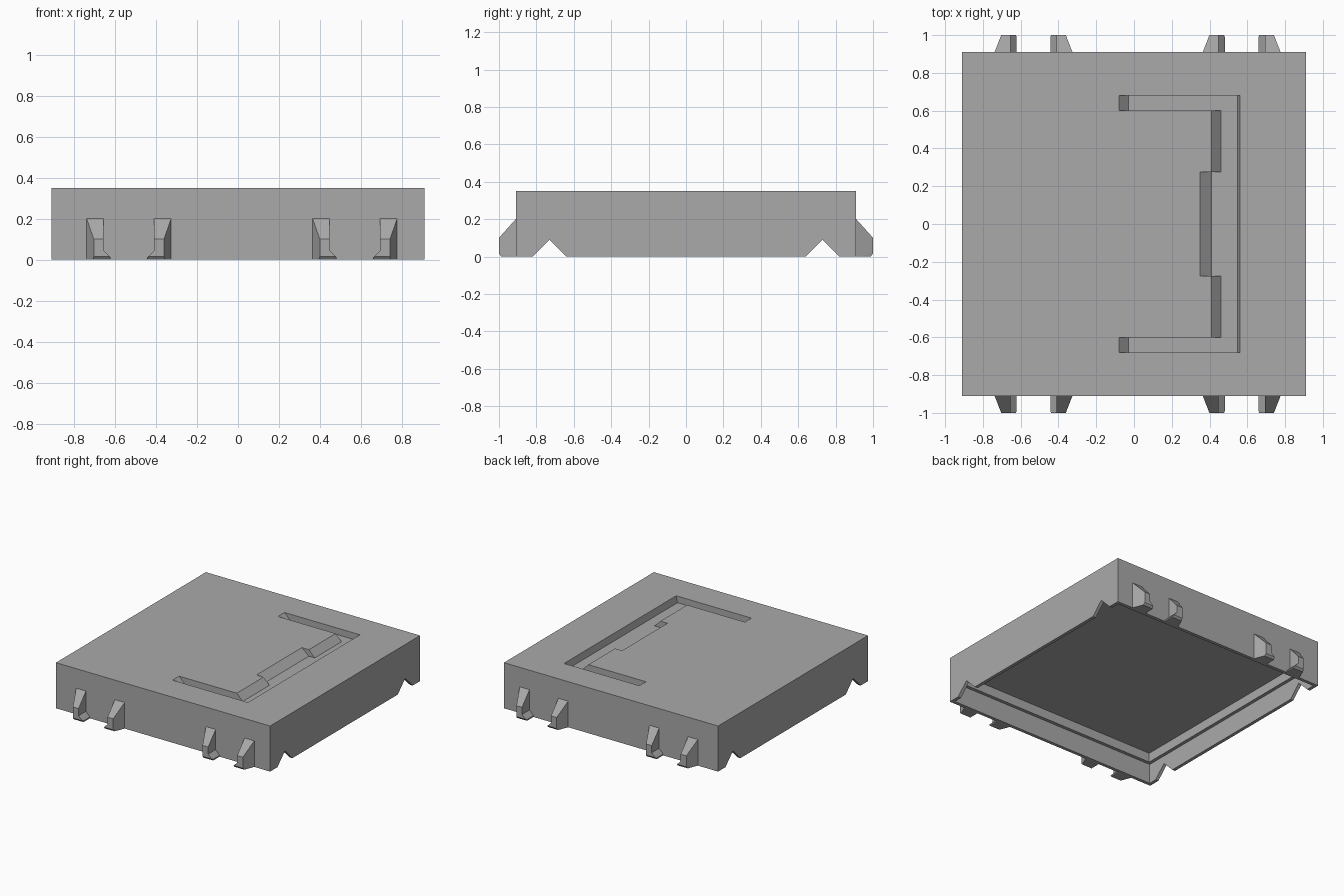
import bpy, bmesh
from mathutils import Vector

if "Cube" in bpy.data.objects:
    bpy.data.objects.remove(bpy.data.objects["Cube"], do_unlink=True)

mat = bpy.data.materials.new("plain_grey")
mat.use_nodes = True
grey = (0.4, 0.4, 0.4, 1)
mat.diffuse_color = grey
mat.node_tree.nodes["Principled BSDF"].inputs["Base Color"].default_value = grey


def hull(name, points):
    """Convex solid around a few corner points."""
    bm = bmesh.new()
    for p in points:
        bm.verts.new(p)
    bmesh.ops.convex_hull(bm, input=bm.verts[:])
    bmesh.ops.dissolve_limit(bm, angle_limit=0.01, verts=bm.verts[:], edges=bm.edges[:])
    bmesh.ops.recalc_face_normals(bm, faces=bm.faces[:])
    mesh = bpy.data.meshes.new(name)
    bm.to_mesh(mesh)
    bm.free()
    mesh.materials.append(mat)
    ob = bpy.data.objects.new(name, mesh)
    bpy.context.collection.objects.link(ob)
    return ob


def box(name, half, z0, z1):
    return hull(name, [(x, y, z) for x in (-half, half) for y in (-half, half) for z in (z0, z1)])


def prism_y(name, profile, y0, y1):
    return hull(name, [(x, y, z) for x, z in profile for y in (y0, y1)])


TOP, FLOOR, ABOVE = 0.35, 0.30, 0.40
HALF = 0.91
body = box("body", HALF, 0, TOP)
cutters = []

# Stepped hollow underneath
cutters.append(box("lower_hollow", HALF - 0.025, -0.1, 0.15))
cutters.append(box("upper_hollow", HALF - 0.05, -0.1, 0.22))

# V notches through the two side walls
for y in (-0.73, 0.73):
    cutters.append(hull("wall_notch", [(x, y + dy, z) for x in (-1, 1)
                                       for dy, z in ((-0.1, -0.01), (0.1, -0.01), (0, 0.09))]))

# Handle recess: two arms, a cross bar and a finger scoop
arm = [(-0.08, ABOVE), (-0.08, TOP), (-0.03, FLOOR), (0.548, FLOOR), (0.56, TOP), (0.56, ABOVE)]
bar = [(0.41, ABOVE), (0.41, TOP), (0.46, FLOOR), (0.548, FLOOR), (0.56, TOP), (0.56, ABOVE)]
scoop = [(0.35, ABOVE), (0.35, TOP), (0.41, FLOOR), (0.5, FLOOR), (0.5, ABOVE)]
for s in (-1, 1):
    cutters.append(prism_y("arm_recess", arm, s * 0.6, s * 0.68))
cutters.append(prism_y("bar_recess", bar, -0.64, 0.64))
cutters.append(prism_y("finger_scoop", scoop, -0.275, 0.275))

bpy.context.view_layer.objects.active = body
for c in cutters:
    mod = body.modifiers.new(c.name, 'BOOLEAN')
    mod.operation, mod.solver, mod.object = 'DIFFERENCE', 'EXACT', c
    bpy.ops.object.modifier_apply(modifier=mod.name)
    bpy.data.objects.remove(c, do_unlink=True)


# Clips: tapered hooks in facing pairs, each with a small inward foot
def clip(centre, gap, side, face):
    """side points from the pair's centre outwards, face is the wall."""
    def place(out, depth, z):
        return (centre + side * (gap + out), face * (HALF + depth), z)
    hook = [(0, -0.01, 0.2), (0.083, -0.01, 0.2), (0, -0.01, 0), (0.083, -0.01, 0),
            (0, 0, 0.2), (0.083, 0, 0.2), (0.083, 0, 0),
            (0, 0.09, 0.1), (0.048, 0.09, 0.1), (0, 0.09, 0.015), (0.048, 0.09, 0.015),
            (0, 0.077, 0), (0.052, 0.077, 0)]
    foot = [(out, d, z) for d in (-0.01, 0.077) for out, z in
            ((0.01, 0), (-0.034, 0), (-0.034, 0.01), (0, 0.045), (0.01, 0.045))]
    foot += [(out, 0.09, z) for out, z in
             ((0.01, 0.015), (-0.03, 0.015), (0, 0.045), (0.01, 0.045))]
    hull("clip_hook", [place(*p) for p in hook])
    hull("clip_foot", [place(*p) for p in foot])


for face in (-1, 1):
    for centre in (-0.532, 0.57):
        for side in (-1, 1):
            clip(centre, 0.123, side, face)
